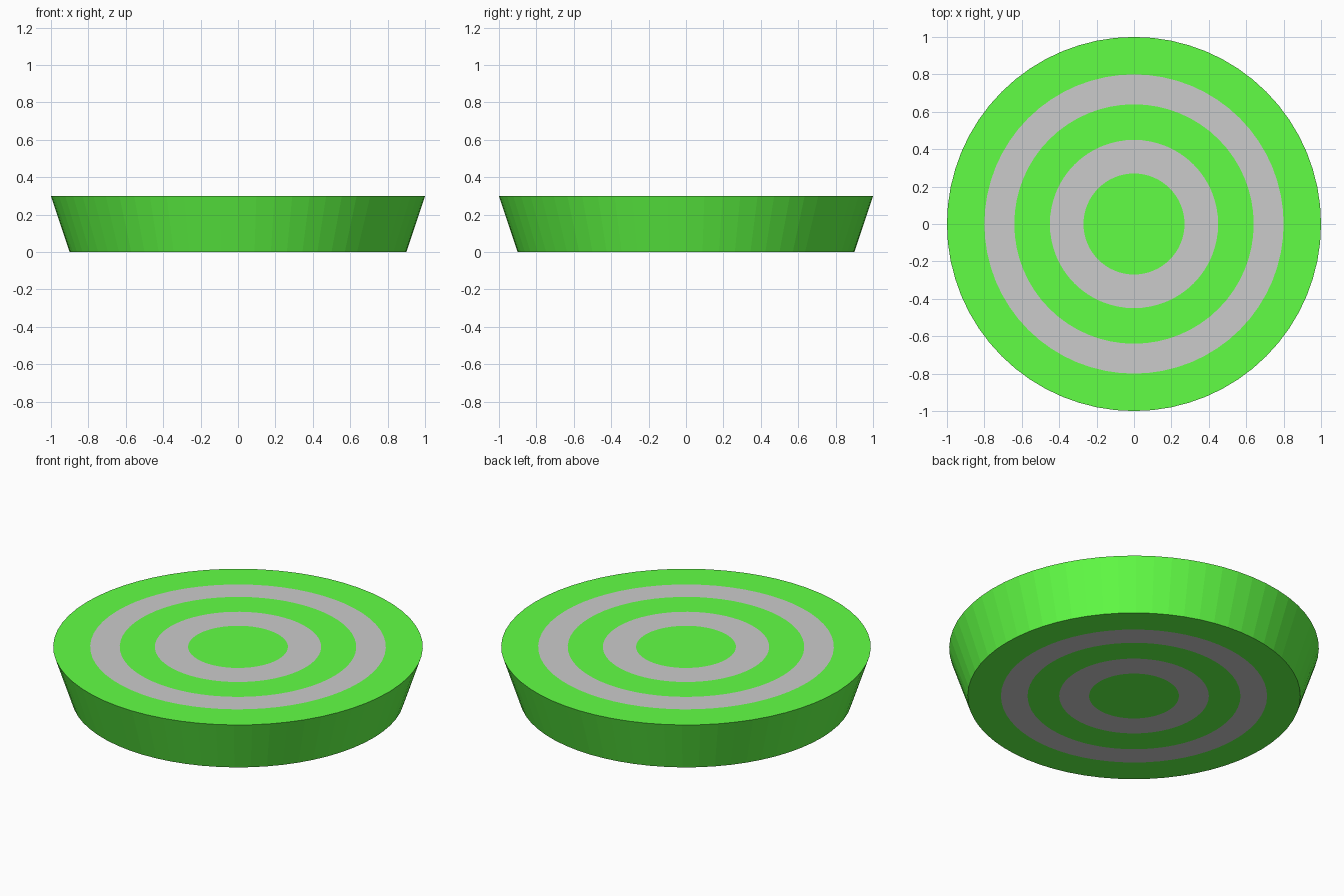
import bpy
import math

if "Cube" in bpy.data.objects:
    bpy.data.objects.remove(bpy.data.objects["Cube"])

SIDES = 64
HEIGHT = 0.3
TAPER = 0.9  # bottom radius / top radius

green = bpy.data.materials.new("green")
green.diffuse_color = (0.12, 1.0, 0.06, 1.0)
green.use_nodes = True
green.node_tree.nodes["Principled BSDF"].inputs["Base Color"].default_value = green.diffuse_color


def tapered_ring(name, r_in, r_out, mat=None):
    """Tapered ring, or a solid tapered disc when r_in is 0."""
    profile = [(r_out * TAPER, 0.0), (r_out, HEIGHT)]
    if r_in > 0:
        profile += [(r_in, HEIGHT), (r_in * TAPER, 0.0)]
    n = len(profile)
    verts = []
    for i in range(SIDES):
        a = 2 * math.pi * i / SIDES
        verts += [(r * math.cos(a), r * math.sin(a), z) for r, z in profile]

    faces = []
    for i in range(SIDES):
        a, b = i * n, (i + 1) % SIDES * n
        for k in range(n if r_in > 0 else 1):
            m = (k + 1) % n
            faces.append((a + k, b + k, b + m, a + m))
    if r_in == 0:  # flat caps
        faces.append([i * n + 1 for i in range(SIDES)])
        faces.append([i * n for i in reversed(range(SIDES))])

    mesh = bpy.data.meshes.new(name)
    mesh.from_pydata(verts, [], faces)
    if mat:
        mesh.materials.append(mat)
    obj = bpy.data.objects.new(name, mesh)
    bpy.context.collection.objects.link(obj)
    return obj


# Concentric target bands, from the middle outwards
tapered_ring("centre_disc", 0.0, 0.27, green)
tapered_ring("inner_grey_ring", 0.27, 0.45)
tapered_ring("middle_green_ring", 0.45, 0.64, green)
tapered_ring("outer_grey_ring", 0.64, 0.80)
tapered_ring("rim_green_ring", 0.80, 1.0, green)
